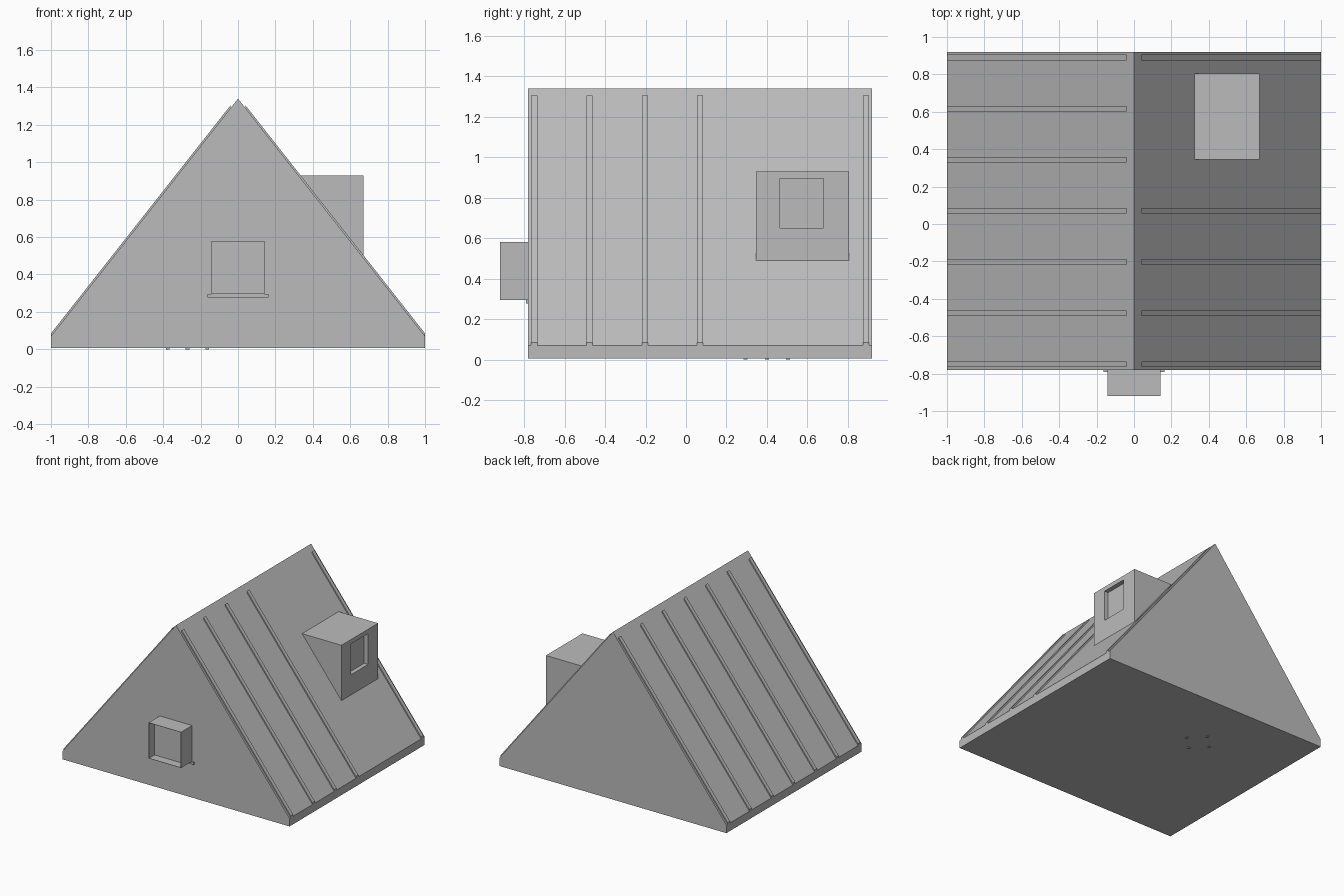
import bpy
import bmesh
from mathutils import Vector

cube = bpy.data.objects.get("Cube")
if cube:
    bpy.data.objects.remove(cube, do_unlink=True)

# One plain grey for everything
grey = bpy.data.materials.new("plain_grey")
grey.use_nodes = True
grey.diffuse_color = (0.5, 0.5, 0.5, 1)
grey.node_tree.nodes["Principled BSDF"].inputs["Base Color"].default_value = (0.5, 0.5, 0.5, 1)

EAVE, RIDGE, BASE = 0.07, 1.34, 0.006
FRONT, BACK = -0.78, 0.92


def roof_z(x):
    return RIDGE - (RIDGE - EAVE) * abs(x)


def prism(profile, y0, y1):
    """Extrude an x-z outline from y0 to y1."""
    bm = bmesh.new()
    face = bm.faces.new([bm.verts.new((x, y0, z)) for x, z in profile])
    new = bmesh.ops.extrude_face_region(bm, geom=[face])["geom"]
    verts = [v for v in new if isinstance(v, bmesh.types.BMVert)]
    bmesh.ops.translate(bm, verts=verts, vec=(0, y1 - y0, 0))
    bmesh.ops.recalc_face_normals(bm, faces=bm.faces)
    return bm


def box(x0, x1, y0, y1, z0, z1):
    return prism([(x0, z0), (x1, z0), (x1, z1), (x0, z1)], y0, y1)


def recess(bm, face, depth):
    """Push a face straight into the part."""
    push = face.normal * -depth
    moved = bmesh.ops.extrude_discrete_faces(bm, faces=[face])["faces"][0]
    bmesh.ops.translate(bm, verts=list(moved.verts), vec=push)


def finish(name, bm):
    mesh = bpy.data.meshes.new(name)
    bm.to_mesh(mesh)
    bm.free()
    mesh.materials.append(grey)
    obj = bpy.data.objects.new(name, mesh)
    bpy.context.collection.objects.link(obj)
    return obj


# House body with its steep gable roof
finish("house_body", prism([(-1, BASE), (1, BASE), (1, EAVE), (0, RIDGE), (-1, EAVE)], FRONT, BACK))

# Raised roof battens, left out where the dormer stands
THICK, WIDTH, COUNT = 0.015, 0.03, 7
for side, word in ((1, "left"), (-1, "right")):
    for i in range(COUNT):
        if side == 1 and i in (4, 5):
            continue
        y = FRONT + 0.03 + i * (BACK - FRONT - 0.06) / (COUNT - 1)
        top, low = 0.04 * side, side
        outline = [(top, roof_z(top) - 0.01), (low, roof_z(low) - 0.01),
                   (low, roof_z(low) + THICK), (top, roof_z(top) + THICK)]
        finish(f"{word}_batten_{i + 1}", prism(outline, y - WIDTH / 2, y + WIDTH / 2))

# Dormer with a recessed window in its outer wall
bm = prism([(0.32, 0.93), (0.67, 0.93), (0.67, 0.482)], 0.345, 0.805)
for co, no in (((0, 0.465, 0), (0, 1, 0)), ((0, 0.68, 0), (0, 1, 0)),
               ((0, 0, 0.65), (0, 0, 1)), ((0, 0, 0.895), (0, 0, 1))):
    bmesh.ops.bisect_plane(bm, geom=bm.verts[:] + bm.edges[:] + bm.faces[:], plane_co=co, plane_no=no)
bm.normal_update()
target = Vector((0.67, 0.5725, 0.7725))
recess(bm, min(bm.faces, key=lambda f: (f.calc_center_median() - target).length), 0.035)
finish("dormer", bm)

# Projecting front window: thin surround and set-back pane
bm = box(-0.142, 0.142, -0.92, FRONT + 0.01, 0.295, 0.58)
bm.normal_update()
pane = min(bm.faces, key=lambda f: f.calc_center_median().y)
bmesh.ops.inset_region(bm, faces=[pane], thickness=0.003)
bm.normal_update()
recess(bm, pane, 0.07)
finish("front_window", bm)

# Shallow sill under the front window
finish("front_sill", box(-0.163, 0.163, FRONT - 0.01, FRONT + 0.01, 0.276, 0.296))

# Four tiny feet under the floor
for i, (dx, dy) in enumerate(((-1, 0), (1, 0), (0, -1), (0, 1))):
    x, y, r = -0.27 + dx * 0.105, 0.4 + dy * 0.105, 0.01
    finish(f"floor_foot_{i + 1}", box(x - r, x + r, y - r, y + r, 0, BASE + 0.01))
